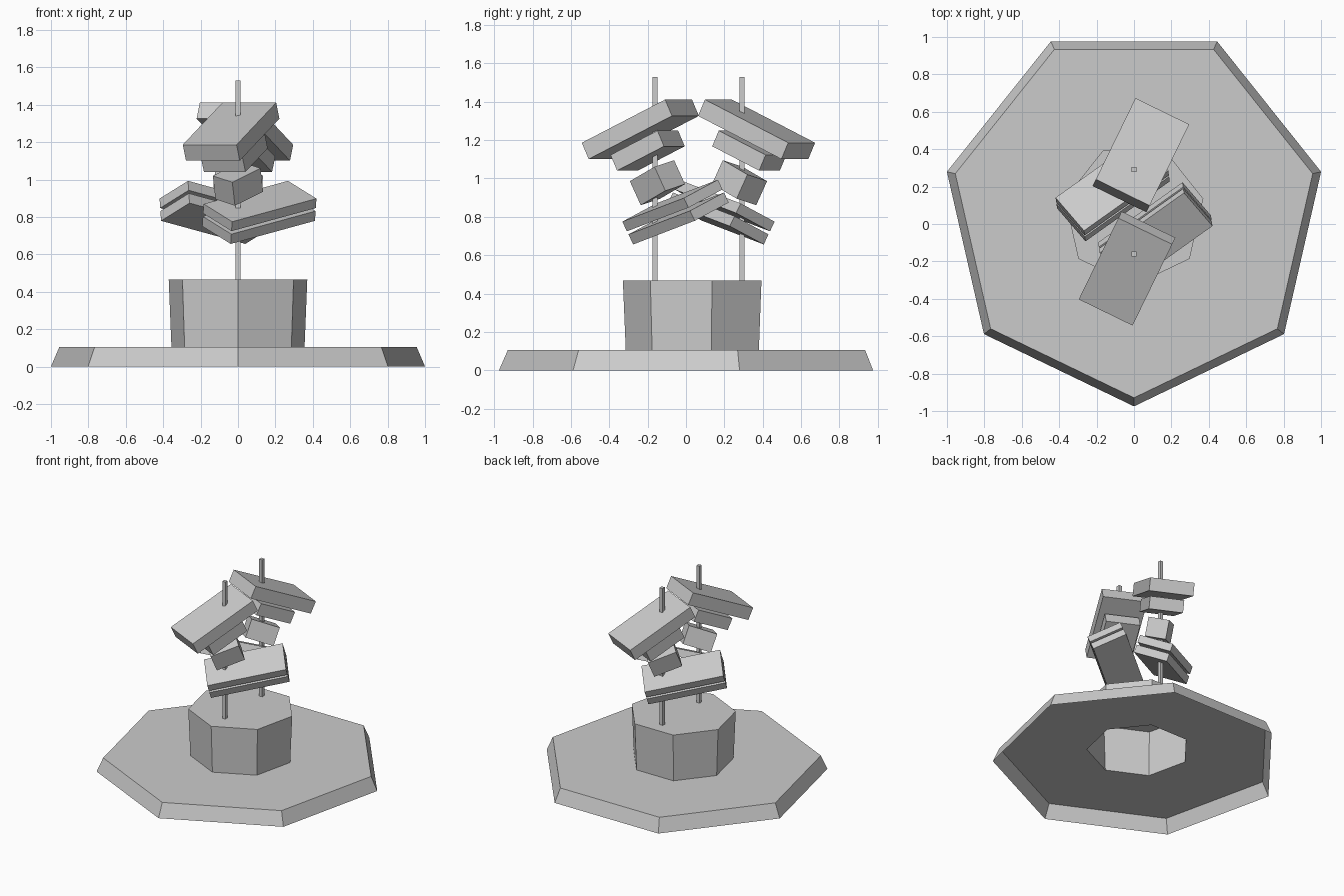
import bpy
import bmesh
from math import radians, sin, cos, pi
from mathutils import Matrix, Vector

cube = bpy.data.objects.get("Cube")
if cube:
    bpy.data.objects.remove(cube, do_unlink=True)

grey = bpy.data.materials.new("plain grey")
grey.use_nodes = True
grey.diffuse_color = (0.6, 0.6, 0.6, 1)
grey.node_tree.nodes["Principled BSDF"].inputs["Base Color"].default_value = (0.6, 0.6, 0.6, 1)

SIDES = 7
BASE_Y = 0.051       # centre of the seven-sided base
TOWER_Y = 0.065      # the two towers turn about this line
ROD_OFFSET = 0.226


def finish(name, bm):
    mesh = bpy.data.meshes.new(name)
    bm.to_mesh(mesh)
    bm.free()
    mesh.materials.append(grey)
    obj = bpy.data.objects.new(name, mesh)
    bpy.context.collection.objects.link(obj)
    return obj


def shell(name, rings, cap):
    """Seven-sided flat shell through (radius, height) rings, open below."""
    bm = bmesh.new()
    loops = []
    for radius, z in rings:
        angles = [-pi / 2 + 2 * pi * i / SIDES for i in range(SIDES)]
        loops.append([bm.verts.new((radius * cos(a), BASE_Y + radius * sin(a), z)) for a in angles])
    for low, high in zip(loops, loops[1:]):
        for i in range(SIDES):
            j = (i + 1) % SIDES
            bm.faces.new((low[i], low[j], high[j], high[i]))
    if cap:
        bm.faces.new(loops[-1])
    return finish(name, bm)


def block(name, size, matrix):
    bm = bmesh.new()
    bmesh.ops.create_cube(bm, size=1, matrix=matrix @ Matrix.Diagonal((*size, 1)))
    return finish(name, bm)


def leaning(lean, tilt, spin):
    """Spin flat, tip outwards, then turn the direction of the lean."""
    return (Matrix.Rotation(radians(-lean), 4, 'Z')
            @ Matrix.Rotation(radians(tilt), 4, 'X')
            @ Matrix.Rotation(radians(spin), 4, 'Z'))


# Hollow base plate and raised drum
shell("base_plate", [(1.026, 0), (0.98, 0.105), (0.365, 0.105)], False)
shell("drum", [(0.365, 0.105), (0.38, 0.467)], True)

# Stacked blocks: name, size, centre from the rod, (lean, tilt, spin)
slab_turn = (-8, 25.8, 30)
slab_top = Vector((0.118, 0.078, 0.884))
slab_down = leaning(*slab_turn) @ Vector((0, 0, -1))
parts = [
    ("top_block", (0.32, 0.533, 0.094), Vector((-0.037, -0.077, 1.256)), (26, 25, 0)),
    ("second_block", (0.247, 0.3, 0.09), Vector((-0.02, -0.039, 1.145)), (26, 25, 0)),
    ("middle_block", (0.212, 0.15, 0.138), Vector((0, 0.012, 0.978)), (14, 25, 57)),
    ("upper_slab", (0.567, 0.252, 0.056), slab_top + slab_down * 0.028, slab_turn),
    ("lower_slab", (0.567, 0.252, 0.058), slab_top + slab_down * 0.103, slab_turn),
]

# Two identical towers, half a turn apart
for side, turn in (("front", 0), ("back", 180)):
    place = (Matrix.Translation((0, TOWER_Y, 0))
             @ Matrix.Rotation(radians(turn), 4, 'Z')
             @ Matrix.Translation((0, -ROD_OFFSET, 0)))
    block(side + "_rod", (0.026, 0.026, 1.12), place @ Matrix.Translation((0, 0, 0.97)))
    for name, size, centre, angles in parts:
        block(side + "_" + name, size, place @ Matrix.Translation(centre) @ leaning(*angles))
